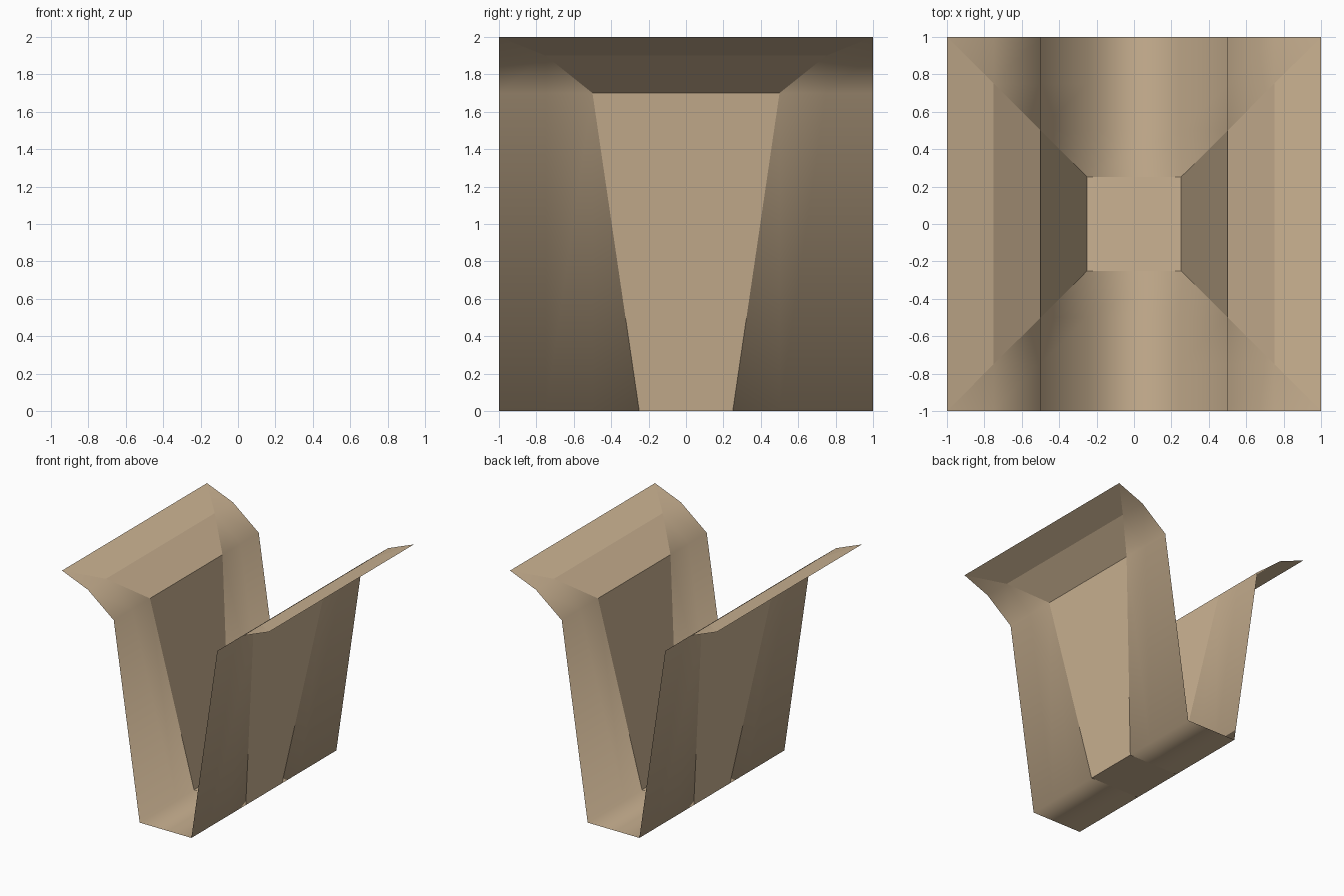
import bpy
import bmesh

if "Cube" in bpy.data.objects:
    bpy.data.objects.remove(bpy.data.objects["Cube"])

# Cross-section of the channel: x -> height (mirrored), extruded along y
half_profile = [(0.25, 0.0), (0.5, 1.7), (0.75, 1.9), (1.0, 2.0)]
profile = [(-x, z) for x, z in reversed(half_profile)] + half_profile
rows = [x for x, _ in profile]

rock = bpy.data.materials.new("tan_rock")
rock.diffuse_color = (0.60, 0.45, 0.29, 1.0)
rock.use_nodes = True
rock.node_tree.nodes["Principled BSDF"].inputs["Base Color"].default_value = rock.diffuse_color

# Grid of thin single-sided panels following the profile
bm = bmesh.new()
grid = [[bm.verts.new((x, y, z)) for x, z in profile] for y in rows]
n = len(rows) - 1
for j in range(n):
    for i in range(n):
        a, b = grid[j][i], grid[j][i + 1]
        c, d = grid[j + 1][i + 1], grid[j + 1][i]
        centre = i == j == n // 2
        if i == j and not centre:            # cells on the rising diagonal
            bm.faces.new((a, b, c))
            bm.faces.new((a, c, d))
        elif i + j == n - 1 and not centre:  # cells on the falling diagonal
            bm.faces.new((a, b, d))
            bm.faces.new((b, c, d))
        else:
            bm.faces.new((a, b, c, d))

# Middle floor and side wedges are flat, the end wedges are smooth
for f in bm.faces:
    p = f.calc_center_median()
    f.smooth = abs(p.y) > abs(p.x) + 1e-4

mesh = bpy.data.meshes.new("canyon_channel")
bm.to_mesh(mesh)
bm.free()
mesh.materials.append(rock)
channel = bpy.data.objects.new("canyon_channel", mesh)
bpy.context.collection.objects.link(channel)
